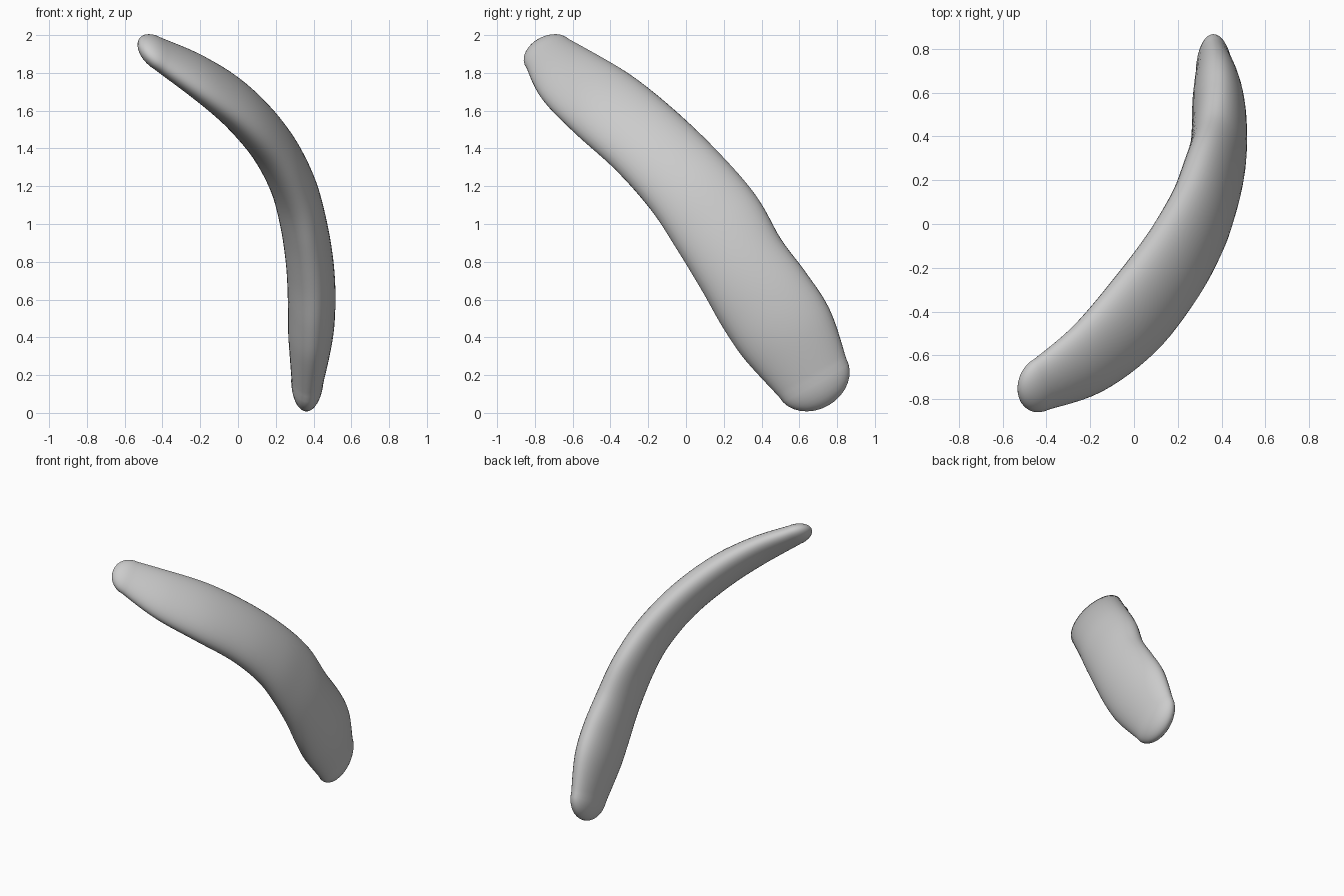
import bpy, bmesh, math
from mathutils import Vector

cube = bpy.data.objects.get("Cube")
if cube:
    bpy.data.objects.remove(cube)

SIDES, STEPS, CAP_STEPS = 40, 6, 8
CAP_START, CAP_END = .13, .17

# Stations along the body: x, y, z, half width, half thickness, twist
STATIONS = [
    (-.42, -.73, 1.90, .137, .068, -.34),
    (-.20, -.605, 1.77, .195, .092, -.33),
    (0, -.42, 1.62, .227, .112, -.36),
    (.17, -.20, 1.43, .232, .119, -.32),
    (.285, 0, 1.22, .24, .121, -.23),
    (.345, .16, 1.01, .255, .123, -.15),
    (.38, .29, .79, .25, .126, -.08),
    (.39, .42, .59, .264, .126, -.02),
    (.384, .54, .41, .26, .118, 0),
    (.368, .67, .187, .205, .086, 0),
]


def spline(a, b, c, d, t):
    """Catmull-Rom blend of four stations."""
    return [0.5 * (2 * q + (r - p) * t + (2 * p - 5 * q + 4 * r - s) * t * t
                   + (3 * q - p - 3 * r + s) * t ** 3)
            for p, q, r, s in zip(a, b, c, d)]


def material(name, value):
    mat = bpy.data.materials.new(name)
    mat.use_nodes = True
    colour = (value, value, value, 1)
    mat.diffuse_color = colour
    mat.node_tree.nodes["Principled BSDF"].inputs["Base Color"].default_value = colour
    return mat


def add_ring(bm, centre, width, thick):
    """Ellipse of vertices spanned by two half axes."""
    angles = [math.tau * k / SIDES for k in range(SIDES)]
    return [bm.verts.new(centre + width * math.cos(a) + thick * math.sin(a)) for a in angles]


def bridge(bm, first, second):
    for k in range(SIDES):
        n = (k + 1) % SIDES
        bm.faces.new((first[k], first[n], second[n], second[k]))


def round_cap(bm, ring, section, axis):
    """Close an end with half an ellipsoid reaching along the axis."""
    centre, width, thick = section
    for j in range(1, CAP_STEPS):
        a = math.pi / 2 * j / CAP_STEPS
        inner = add_ring(bm, centre + axis * math.sin(a),
                         width * math.cos(a), thick * math.cos(a))
        bridge(bm, ring, inner)
        ring = inner
    pole = bm.verts.new(centre + axis)
    for k in range(SIDES):
        bm.faces.new((ring[k], ring[(k + 1) % SIDES], pole))


# Smooth path between the stations
last = len(STATIONS) - 1
path = []
for i in range(last):
    four = [STATIONS[min(max(i + k, 0), last)] for k in (-1, 0, 1, 2)]
    path += [spline(*four, j / STEPS) for j in range(STEPS)]
path.append(STATIONS[-1])
centres = [Vector(p[:3]) for p in path]

# Elliptical sections, flat across the bend
sections, tangents = [], []
for i, (centre, p) in enumerate(zip(centres, path)):
    tangent = (centres[min(i + 1, len(path) - 1)] - centres[max(i - 1, 0)]).normalized()
    width = Vector((p[5], .76, .65))
    width = (width - tangent * width.dot(tangent)).normalized()
    sections.append((centre, width * p[3], width.cross(tangent) * p[4]))
    tangents.append(tangent)

# Loft the body and round both ends
bm = bmesh.new()
rings = [add_ring(bm, *s) for s in sections]
for first, second in zip(rings, rings[1:]):
    bridge(bm, first, second)
round_cap(bm, rings[0], sections[0], -tangents[0] * CAP_START)
round_cap(bm, rings[-1], sections[-1], tangents[-1] * CAP_END)
bmesh.ops.recalc_face_normals(bm, faces=bm.faces)

mesh = bpy.data.meshes.new("curved_body")
bm.to_mesh(mesh)
bm.free()
mesh.materials.append(material("light_grey", 0.6))
body = bpy.data.objects.new("curved_body", mesh)
bpy.context.collection.objects.link(body)
bpy.context.view_layer.objects.active = body
body.select_set(True)
bpy.ops.object.shade_smooth()
